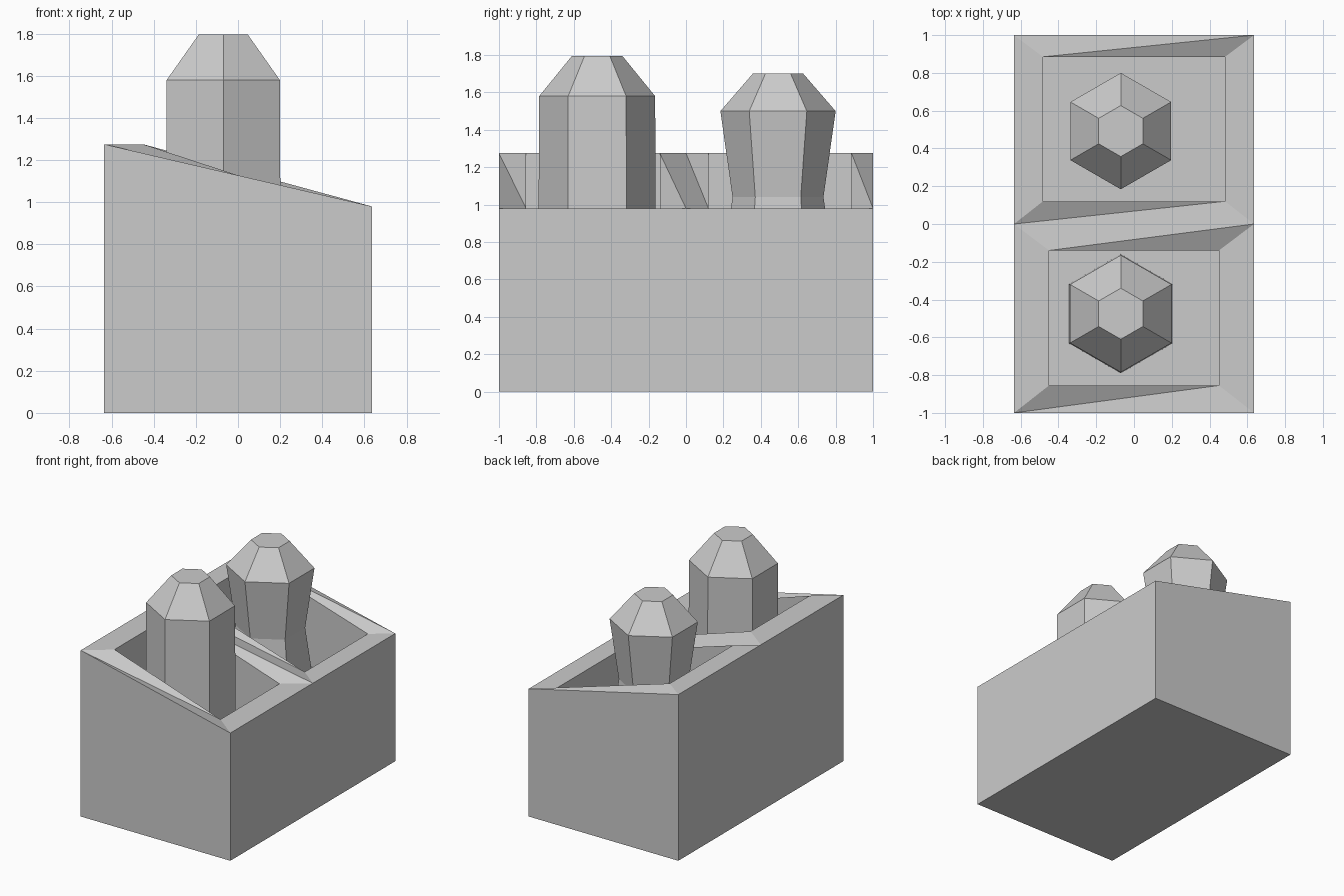
import bpy, bmesh
from math import sin, cos, pi

if "Cube" in bpy.data.objects:
    bpy.data.objects.remove(bpy.data.objects["Cube"])

HX, HY = 0.635, 1.0          # half width and half depth of the box
HIGH, LOW = 1.275, 0.98      # rim height on the left and right
FLOOR = 0.6                  # floor of the two wells


def finish(bm, name):
    bmesh.ops.recalc_face_normals(bm, faces=bm.faces)
    mesh = bpy.data.meshes.new(name)
    bm.to_mesh(mesh)
    bm.free()
    obj = bpy.data.objects.new(name, mesh)
    bpy.context.collection.objects.link(obj)
    return obj


def loop(bm, hx, y0, y1, left, right):
    """Rectangle: front left, front right, back right, back left."""
    return [bm.verts.new(p) for p in ((-hx, y0, left), (hx, y0, right),
                                      (hx, y1, right), (-hx, y1, left))]


def bridge(bm, a, b):
    n = len(a)
    for i in range(n):
        j = (i + 1) % n
        bm.faces.new((a[i], a[j], b[j], b[i]))


def housing():
    bm = bmesh.new()
    # Outer shell with sloping top
    base = loop(bm, HX, -HY, HY, 0, 0)
    top = loop(bm, HX, -HY, HY, HIGH, LOW)
    bm.faces.new(base)
    bridge(bm, base, top)
    fl, fr, br, bl = top
    ml = bm.verts.new((-HX, 0, HIGH))
    mr = bm.verts.new((HX, 0, LOW))

    # Two wells
    wells = []
    for hx, y0, y1 in ((0.45, -0.855, -0.14), (0.482, 0.12, 0.885)):
        rim = loop(bm, hx, y0, y1, HIGH, LOW)
        bottom = loop(bm, hx, y0, y1, FLOOR, FLOOR)
        bridge(bm, rim, bottom)
        bm.faces.new(bottom)
        wells.append(rim)
    f, b = wells

    # Rim: level side strips, twisted strips split along their diagonals
    for face in ((fl, ml, f[3], f[0]), (ml, bl, b[3], b[0]),
                 (fr, f[1], f[2], mr), (mr, b[1], b[2], br),
                 (fl, fr, f[1]), (fl, f[1], f[0]),
                 (br, bl, b[3]), (br, b[3], b[2]),
                 (f[3], f[2], mr), (f[3], mr, ml),
                 (ml, mr, b[1]), (ml, b[1], b[0])):
        bm.faces.new(face)
    return finish(bm, "housing")


def hex_post(name, x, y, profile):
    """Six-sided post lofted through (radius, height) rings."""
    bm = bmesh.new()
    rings = []
    for r, z in profile:
        rings.append([bm.verts.new((x + r * cos(pi / 2 + k * pi / 3),
                                    y + r * sin(pi / 2 + k * pi / 3), z))
                      for k in range(6)])
    for a, b in zip(rings, rings[1:]):
        bridge(bm, a, b)
    bm.faces.new(rings[0])
    bm.faces.new(rings[-1])
    return finish(bm, name)


housing()
hex_post("front_post", -0.07, -0.475,
         [(0.315, FLOOR), (0.31, 1.58), (0.135, 1.795)])
hex_post("back_post", -0.07, 0.492,
         [(0.305, FLOOR), (0.243, 1.04), (0.308, 1.50), (0.135, 1.70)])
